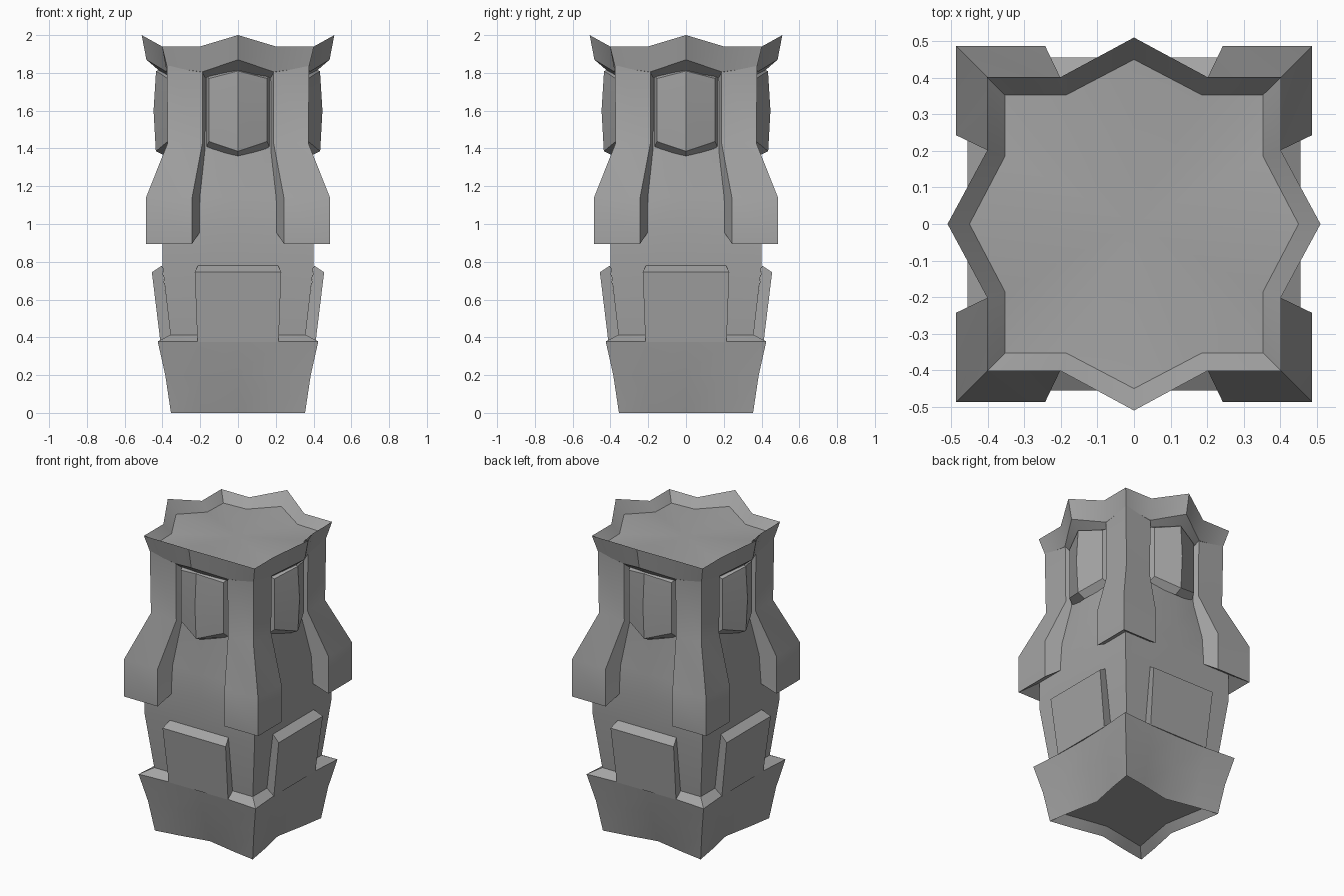
import bpy, bmesh, math
from mathutils import Matrix

cube = bpy.data.objects.get("Cube")
if cube:
    bpy.data.objects.remove(cube, do_unlink=True)

stone = bpy.data.materials.new("grey_stone")
stone.use_nodes = True
stone.diffuse_color = (0.37, 0.37, 0.37, 1)
bsdf = next(n for n in stone.node_tree.nodes if n.type == 'BSDF_PRINCIPLED')
bsdf.inputs["Base Color"].default_value = (0.37, 0.37, 0.37, 1)
bsdf.inputs["Roughness"].default_value = 0.8


def finish(name, bm, turn=0):
    """Turn a bmesh into a shaded object, rotated by quarter turns."""
    bm.transform(Matrix.Rotation(turn * math.pi / 2, 4, 'Z'))
    bmesh.ops.recalc_face_normals(bm, faces=bm.faces)
    mesh = bpy.data.meshes.new(name)
    bm.to_mesh(mesh)
    bm.free()
    mesh.materials.append(stone)
    ob = bpy.data.objects.new(name, mesh)
    bpy.context.collection.objects.link(ob)
    bpy.ops.object.select_all(action='DESELECT')
    ob.select_set(True)
    bpy.context.view_layer.objects.active = ob
    bpy.ops.object.shade_smooth_by_angle(angle=math.radians(30))


def loft(bm, rings):
    """Join closed rings of equal length with quads; return the vertex rings."""
    vr = [[bm.verts.new(p) for p in r] for r in rings]
    for a, b in zip(vr, vr[1:]):
        for i in range(len(a)):
            j = (i + 1) % len(a)
            bm.faces.new((a[i], a[j], b[j], b[i]))
    return vr


def fan(bm, ring, z):
    """Close a ring with triangles to a point on the axis."""
    mid = bm.verts.new((0, 0, z))
    for i in range(len(ring)):
        bm.faces.new((ring[i], ring[(i + 1) % len(ring)], mid))


def star(mid, notch, corner):
    """Four-sided ring: mid (y, z), notch (x, y, z), corner (half width, z)."""
    (my, mz), (nx, ny, nz), (c, cz) = mid, notch, corner
    pts = []
    side = [(0, -my, mz), (nx, -ny, nz), (c, -c, cz), (ny, -nx, nz)]
    for _ in range(4):
        pts += side
        side = [(-y, x, z) for x, y, z in side]
    return pts


def level(z, m, n, c, nx=0.2):
    return star((m, z), (nx, n, z), (c, z))


def turned_body(name, rings):
    bm = bmesh.new()
    vr = loft(bm, rings)
    for r in (vr[0], vr[-1]):
        fan(bm, r, sum(v.co.z for v in r) / len(r))
    finish(name, bm)


# Flared base with a recessed underside and a ledge on top
turned_body("base", [
    level(0.05, 0.25, 0.285, 0.305),
    level(0.0, 0.29, 0.33, 0.355),
    level(0.2, 0.36, 0.373, 0.385),
    level(0.378, 0.405, 0.41, 0.425, 0.215),
    level(0.415, 0.355, 0.355, 0.355)])

# Main column, tapering to the base and sloping in under the windows
turned_body("column", [
    level(0.39, 0.355, 0.355, 0.355),
    level(0.78, 0.40, 0.40, 0.40),
    level(0.98, 0.40, 0.40, 0.40),
    level(1.14, 0.40, 0.39, 0.39),
    level(1.40, 0.37, 0.335, 0.33),
    level(1.85, 0.37, 0.335, 0.33)])

# Crown: dished top, raised star-shaped rim, overhanging peaks
turned_body("crown", [
    star((0.41, 1.805), (0.165, 0.345, 1.775), (0.33, 1.79)),
    star((0.485, 1.87), (0.19, 0.378, 1.805), (0.375, 1.83)),
    star((0.51, 2.0), (0.20, 0.402, 1.94), (0.402, 1.94)),
    star((0.45, 1.915), (0.185, 0.353, 1.885), (0.353, 1.88))])


# Corner pillars with an L-shaped section that flares outwards
def pillar_ring(z, w, e, e2, d, z_in=None):
    zi = z if z_in is None else z_in
    return [(w, -w, z), (e, -w, z), (e2, -d, zi), (d, -d, zi), (d, -e2, zi), (w, -e, z)]


def pillar(turn):
    bm = bmesh.new()
    vr = loft(bm, [
        pillar_ring(0.96, 0.36, 0.20, 0.20, 0.35),
        pillar_ring(0.895, 0.487, 0.243, 0.20, 0.39, 0.96),
        pillar_ring(1.14, 0.487, 0.243, 0.20, 0.385),
        pillar_ring(1.43, 0.372, 0.188, 0.165, 0.32),
        pillar_ring(1.85, 0.377, 0.188, 0.165, 0.32)][1:])
    for r in (vr[0], vr[-1]):
        bm.faces.new(r[:4])
        bm.faces.new((r[0], r[3], r[4], r[5]))
    finish("corner_pillar", bm, turn)


# Ridged window panel with a bevelled border
def window(turn):
    def outline(x, zs, mids, side):
        top, top_side, low_side, low = zs
        return [(0, -mids[0], top), (x, -side, top_side), (x, -side, 1.6), (x, -side, low_side),
                (0, -mids[1], low), (-x, -side, low_side), (-x, -side, 1.6), (-x, -side, top_side)]
    bm = bmesh.new()
    back, front = loft(bm, [
        outline(0.17, (1.825, 1.79, 1.40, 1.36), (0.385, 0.385), 0.33),
        outline(0.154, (1.81, 1.77, 1.437, 1.385), (0.434, 0.435), 0.372)])
    mid = bm.verts.new((0, -0.447, 1.6))
    for s in (1, -1):
        bm.faces.new((mid, front[0], front[s], front[2 * s]))
        bm.faces.new((mid, front[2 * s], front[3 * s], front[4]))
    finish("window_panel", bm, turn)


# Upright plate continuing the base upwards, bevelled on top
def plate(turn):
    def rect(x_low, y_low, z_low, x_top, y_top, z_top):
        return [(-x_low, -y_low, z_low), (x_low, -y_low, z_low),
                (x_top, -y_top, z_top), (-x_top, -y_top, z_top)]
    bm = bmesh.new()
    back, front = loft(bm, [rect(0.21, 0.35, 0.37, 0.212, 0.402, 0.78),
                            rect(0.215, 0.411, 0.376, 0.229, 0.456, 0.745)])
    bm.faces.new(back)
    bm.faces.new(front)
    finish("base_plate", bm, turn)


for t in range(4):
    pillar(t)
    window(t)
    plate(t)
